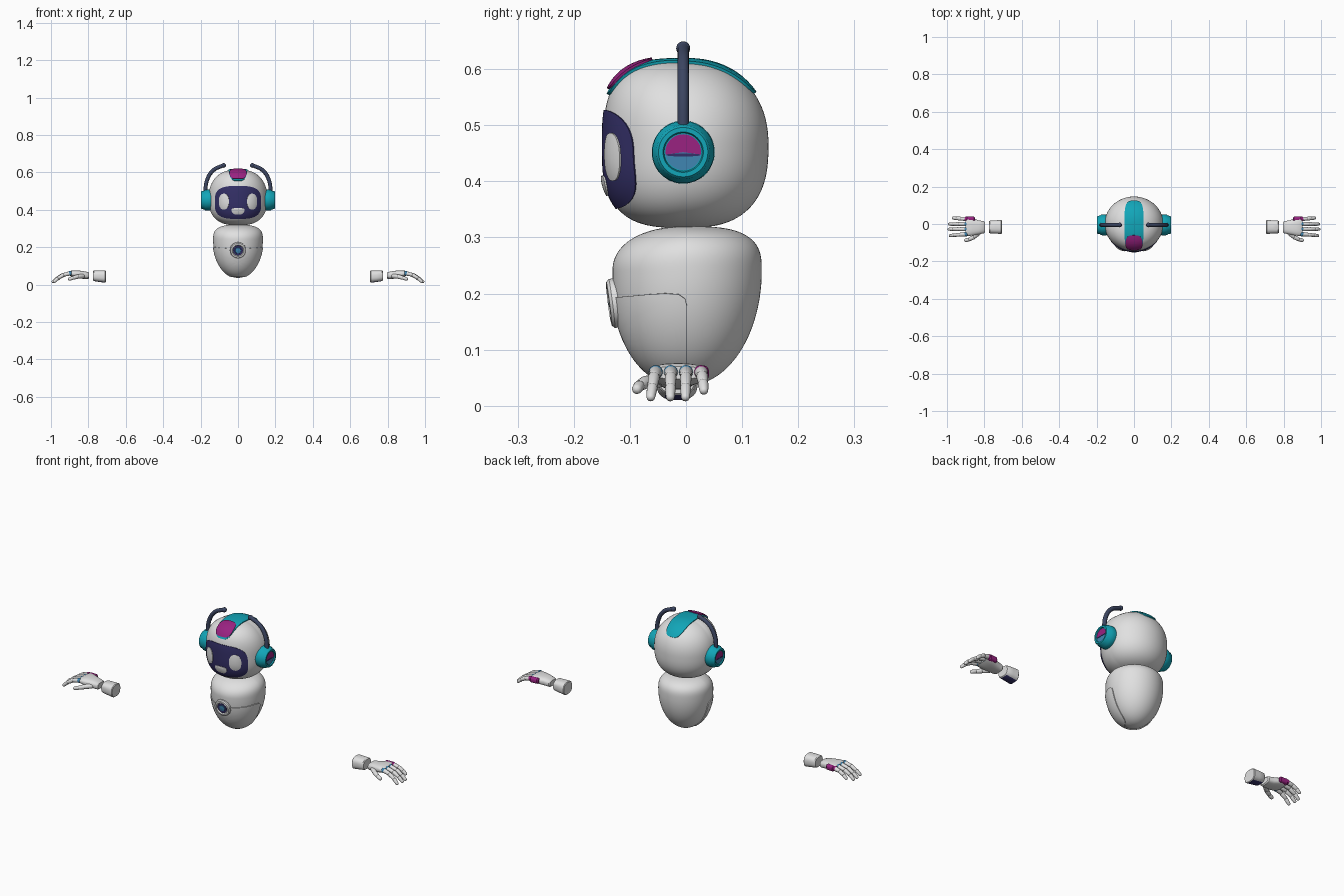
import bpy, bmesh, math
from math import sin, cos, pi, radians
from mathutils import Vector, Matrix
from mathutils.bvhtree import BVHTree

if "Cube" in bpy.data.objects:
    bpy.data.objects.remove(bpy.data.objects["Cube"], do_unlink=True)


def material(name, rgb):
    m = bpy.data.materials.new(name)
    m.use_nodes = True
    m.diffuse_color = (*rgb, 1)
    m.node_tree.nodes["Principled BSDF"].inputs["Base Color"].default_value = (*rgb, 1)
    return m


WHITE = material("shell white", (.75, .75, .75))
TEAL = material("teal", (.006, .38, .48))
NAVY = material("screen navy", (.035, .03, .14))
SLATE = material("antenna slate", (.045, .06, .12))
MAGENTA = material("magenta", (.32, .016, .22))
BLUE = material("joint blue", (.05, .24, .45))
parts = []


def add(name, mesh, mats, mirror=False):
    obj = bpy.data.objects.new(name, mesh)
    bpy.context.collection.objects.link(obj)
    for m in mats:
        mesh.materials.append(m)
    if mirror:
        obj.modifiers.new("both_sides", 'MIRROR')
    parts.append(obj)


def finish(name, bm, mats, mirror=False, rule=None):
    if rule:
        bm.normal_update()
        for f in bm.faces:
            f.material_index = int(rule(f))
    mesh = bpy.data.meshes.new(name)
    bm.to_mesh(mesh)
    bm.free()
    add(name, mesh, mats, mirror)


def skin(rings, caps=True):
    """Bridge closed rings of points into one surface."""
    bm = bmesh.new()
    rows = [[bm.verts.new(p) for p in ring] for ring in rings]
    n = len(rows[0])
    for a, b in zip(rows, rows[1:]):
        for i in range(n):
            j = (i + 1) % n
            bm.faces.new((a[i], a[j], b[j], b[i]))
    if caps:
        bm.faces.new(rows[0][::-1])
        bm.faces.new(rows[-1])
    bmesh.ops.remove_doubles(bm, verts=bm.verts, dist=1e-6)
    bmesh.ops.recalc_face_normals(bm, faces=bm.faces)
    return bm


def squircle(t, n):
    c, s = cos(t), sin(t)
    k = (abs(c) ** n + abs(s) ** n) ** (-1 / n)
    return k * c, k * s


def egg(name, centre, rx, ry, up, down, n_up, n_down, n_front):
    """Rounded shell whose fullness differs above, below and in front."""
    rings = []
    for i in range(1, 56):
        lat = -pi / 2 + pi * i / 56
        ring = []
        for j in range(96):
            a = 2 * pi * j / 96
            n = n_up if lat > 0 else n_down
            n += max(0, -sin(a)) * (n_front - n)
            h, v = squircle(lat, n)
            ring.append(centre + Vector((rx * h * cos(a), ry * h * sin(a), v * (up if lat > 0 else down))))
        rings.append(ring)
    bm = skin(rings)
    tree = BVHTree.FromBMesh(bm)
    finish(name, bm, [WHITE])
    return tree


def patch(name, tree, place, n, mat, lift, dome=0.0, mirror=False):
    """Thin plate wrapped on a shell; place maps unit u, v to a ray."""
    segs, steps = 64, 12
    rings = []
    for k in range(1, steps + 2):
        r = min(k / steps, 1)
        off = -.003 if k > steps else lift + dome * (1 - r * r)
        ring = []
        for i in range(segs):
            u, v = squircle(2 * pi * i / segs, n)
            origin, d = place(u * r, v * r)
            hit, normal, _, _ = tree.ray_cast(origin, d)
            ring.append(hit + normal * off)
        rings.append(ring)
    origin, d = place(0, 0)
    hit, normal, _, _ = tree.ray_cast(origin, d)
    rings.insert(0, [hit + normal * (lift + dome)] * segs)
    bm = skin(rings, caps=False)
    bm.normal_update()
    middle = min(bm.faces, key=lambda f: (f.calc_center_median() - hit).length)
    if middle.normal.dot(normal) < 0:
        bmesh.ops.reverse_faces(bm, faces=bm.faces)
    finish(name, bm, [mat], mirror)


def lathe(name, profile, matrix, mats, mirror=False, rule=None, segs=48):
    """Revolve (radius, height) pairs about the matrix's z axis."""
    rings = [[matrix @ Vector((max(r, 1e-5) * cos(2 * pi * i / segs), max(r, 1e-5) * sin(2 * pi * i / segs), h))
              for i in range(segs)] for r, h in profile]
    finish(name, skin(rings), mats, mirror, rule)


def facing(point, direction):
    return Matrix.Translation(point) @ Vector(direction).to_track_quat('Z', 'Y').to_matrix().to_4x4()


def loft(name, stations, mats, rule=None):
    """Squarish sections along x: x, centre y, centre z, half width, half height."""
    rings = []
    for x, cy, cz, hy, hz in stations:
        sec = [squircle(2 * pi * i / 32, 2.7) for i in range(32)]
        rings.append([(x, cy + u * hy, cz + v * hz) for u, v in sec])
    finish(name, skin(rings), mats, True, rule)


def bone(name, a, b, r0, r1):
    a, b = Vector(a), Vector(b)
    size = (b - a).length
    prof = [(0, -.5 * r0), (.6 * r0, -.4 * r0), (.93 * r0, 0), (r0, .4 * r0),
            (r1, size - .3 * r1), (.85 * r1, size + .2 * r1), (.5 * r1, size + .5 * r1), (0, size + .6 * r1)]
    lathe(name, prof, facing(a, b - a), [WHITE], True, segs=20)


def ball(name, p, r, mat):
    prof = [(r * sin(pi * i / 12), -r * cos(pi * i / 12)) for i in range(13)]
    lathe(name, prof, Matrix.Translation(p), [mat], True, segs=24)


# Head and body shells
HEAD = Vector((0, 0, .465))
head = egg("head", HEAD, .157, .147, .15, .148, 2.2, 2.6, 3.1)
body = egg("body", Vector((0, .002, .24)), .133, .133, .08, .204, 3, 2, 2.2)


# Face: screen, eyes and mouth
def on_face(cx, cz, hx, hz, hz_low=None):
    def place(u, v):
        high = hz if v > 0 else (hz_low or hz)
        return Vector((cx + u * hx, -1, cz + v * high)), Vector((0, 1, 0))
    return place


patch("face_screen", head, on_face(0, .44, .122, .087), 3.2, NAVY, .003)
patch("eyes", head, on_face(.073, .444, .026, .042), 2.3, WHITE, .006, .003, True)
patch("mouth", head, on_face(0, .402, .033, .009, .026), 2.5, WHITE, .006, .002)


# Crest over the top of the head
def on_crown(mid, half_angle, half_width):
    def place(u, v):
        a = radians(mid + v * half_angle)
        d = Vector((0, sin(a), cos(a)))
        return HEAD + Vector((u * half_width, 0, 0)) + d, -d
    return place


patch("crest", head, on_crown(-2, 55, .05), 3.5, TEAL, .005)
patch("crest_inlay", head, on_crown(-38, 16, .043), 3, MAGENTA, .009)


# Front belly panel and chest button
def on_belly(u, v):
    a = radians(270 + 90 * u)
    z = .119 + .074 * v + .014 * u * u * (v + 1) / 2
    d = Vector((cos(a), sin(a), 0))
    return Vector((0, .002, z)) + d, -d


patch("belly_panel", body, on_belly, 9, WHITE, .004)
spot, out, _, _ = body.ray_cast(Vector((0, -1, .183)), Vector((0, 1, 0)))
chest = facing(spot, out)
lathe("chest_ring", [(0, -.01), (.044, -.01), (.044, .005), (.039, .01), (.031, .011), (.027, .005), (0, .005)],
      chest, [WHITE])
lathe("chest_socket", [(0, .004), (.026, .004), (.026, .007), (0, .007)], chest, [NAVY])
lathe("chest_light", [(0, .006), (.017, .006), (.015, .009), (0, .011)], chest, [BLUE])

# Ear cups with split caps, and curved antennas
EAR_Z = .452
ear = facing((0, -.005, EAR_Z), (1, 0, 0))
lathe("ear_cup", [(0, .13), (.053, .13), (.056, .155), (.055, .175), (.05, .182), (.048, .193),
                  (.044, .197), (.036, .197), (.034, .191), (0, .191)], ear, [TEAL], True)
lathe("ear_cap", [(0, .188), (.032, .188), (.032, .193), (0, .193)], ear, [BLUE, MAGENTA], True,
      lambda f: f.calc_center_median().z > EAR_Z - .002)
loft("ear_cap_line", [(.19, -.005, EAR_Z - .005, .03, .0025), (.1945, -.005, EAR_Z - .005, .03, .0025)], [NAVY])

curve = bpy.data.curves.new("antenna_path", 'CURVE')
curve.dimensions = '3D'
curve.bevel_depth = .0105
curve.bevel_resolution = 4
curve.use_fill_caps = True
spline = curve.splines.new('BEZIER')
path = [(.176, .48), (.165, .56), (.132, .611), (.078, .638)]
spline.bezier_points.add(len(path) - 1)
for bp, (x, z) in zip(spline.bezier_points, path):
    bp.co = (x, -.005, z)
    bp.handle_left_type = bp.handle_right_type = 'AUTO'
helper = bpy.data.objects.new("antenna_path", curve)
add("antenna", bpy.data.meshes.new_from_object(helper), [SLATE], True)
bpy.data.objects.remove(helper)
ball("antenna_tip", (.077, -.005, .637), .0125, SLATE)

# Wrist cuff and palm
loft("wrist_cuff", [(.707, -.016, .043, .034, .03), (.71, -.016, .043, .037, .033), (.74, -.016, .045, .0355, .031),
                    (.77, -.016, .047, .034, .028), (.774, -.016, .047, .031, .025)], [WHITE, NAVY],
     lambda f: f.normal.z < -.93 and .709 < f.calc_center_median().x < .772)
loft("palm", [(.796, -.017, .048, .027, .014), (.801, -.017, .048, .032, .019), (.83, -.018, .052, .037, .021),
              (.865, -.015, .056, .047, .02), (.89, -.014, .059, .05, .016), (.9, -.014, .059, .046, .011)], [WHITE])
loft("palm_side_plate", [(.85, .025, .058, .009, .01), (.855, .026, .058, .013, .014),
                         (.89, .028, .058, .013, .014), (.896, .028, .058, .009, .01)], [MAGENTA])

# Fingers: base y, tip y, reach and drop
fingers = {"index": (-.054, -.063, .93, 1), "middle": (-.027, -.028, 1, 1),
           "ring": (0, -.001, .98, 1), "little": (.027, .032, .76, .74)}
for label, (y0, y1, reach, drop) in fingers.items():
    steps = [(0, 0), (.038, -.008), (.07, -.026), (.093, -.046)]
    pts = [(.898 + dx * reach, y0 + (y1 - y0) * i / 3, .06 + dz * drop) for i, (dx, dz) in enumerate(steps)]
    ball(label + "_knuckle", pts[0], .0125, MAGENTA if label == "little" else BLUE)
    for i in range(3):
        bone(f"{label}_finger_{i + 1}", pts[i], pts[i + 1], .0115 - .001 * i, .0098 - .001 * i)
thumb = [(.828, -.045, .046), (.856, -.07, .043), (.882, -.083, .036), (.903, -.088, .029)]
for i in range(3):
    bone(f"thumb_{i + 1}", thumb[i], thumb[i + 1], .013 - .0015 * i, .011 - .001 * i)

# Smooth shading with crisp edges
bpy.ops.object.select_all(action='DESELECT')
for obj in parts:
    obj.select_set(True)
bpy.context.view_layer.objects.active = parts[0]
bpy.ops.object.shade_smooth_by_angle(angle=radians(35))
